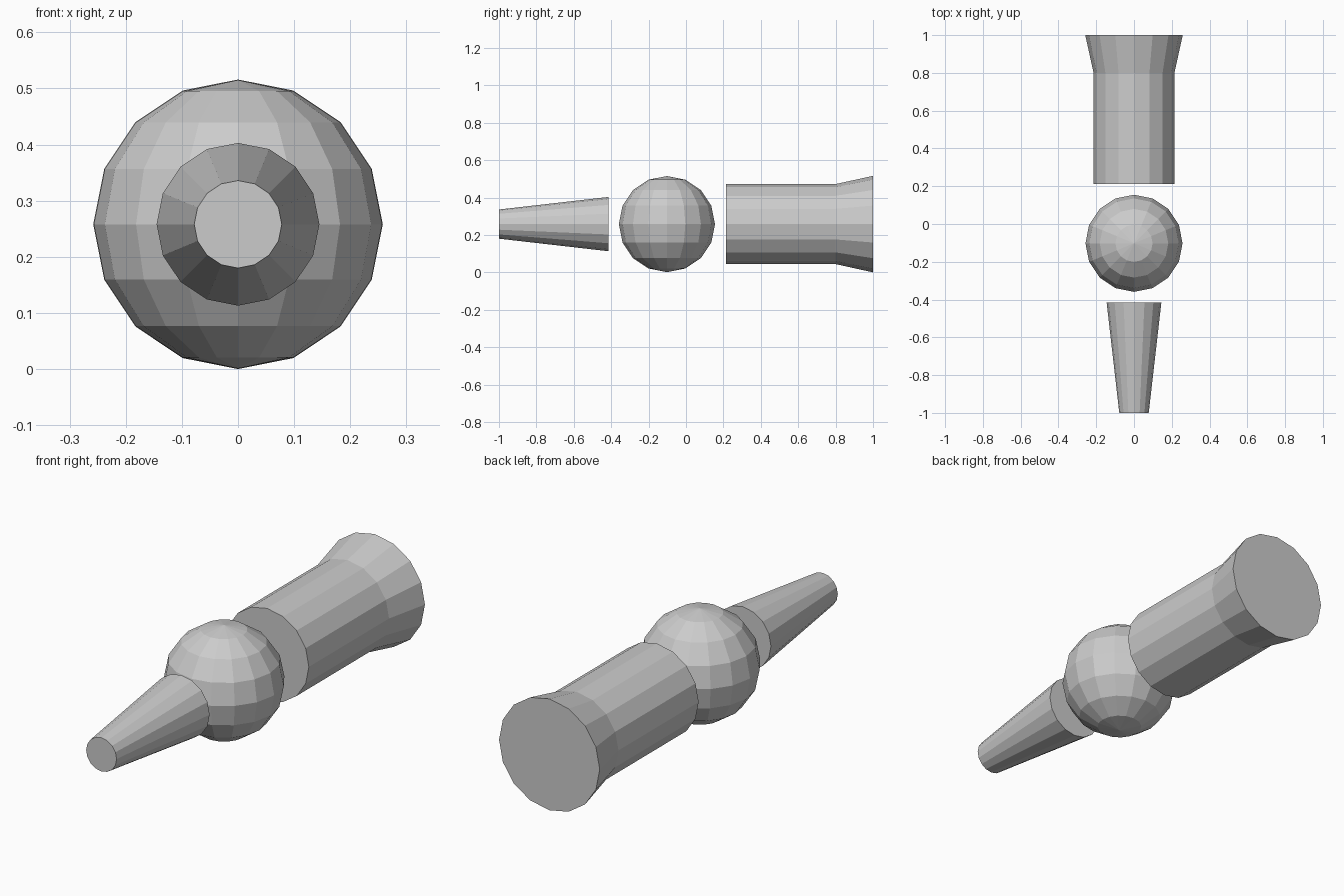
import bpy, bmesh
from math import sin, cos, tau

if "Cube" in bpy.data.objects:
    bpy.data.objects.remove(bpy.data.objects["Cube"])

SIDES = 16
AXIS_Z = 0.258


def lathe_along_y(name, profile):
    """Capped, flat-shaded solid turned about the y axis from (y, radius) pairs."""
    bm = bmesh.new()
    rings = [[bm.verts.new((r * cos(tau * i / SIDES), y, r * sin(tau * i / SIDES)))
              for i in range(SIDES)] for y, r in profile]
    for a, b in zip(rings, rings[1:]):
        for i in range(SIDES):
            j = (i + 1) % SIDES
            bm.faces.new((a[i], a[j], b[j], b[i]))
    bm.faces.new(rings[0])
    bm.faces.new(rings[-1])
    bmesh.ops.recalc_face_normals(bm, faces=bm.faces)
    mesh = bpy.data.meshes.new(name)
    bm.to_mesh(mesh)
    bm.free()
    obj = bpy.data.objects.new(name, mesh)
    obj.location.z = AXIS_Z
    bpy.context.collection.objects.link(obj)
    return obj


# Tapered front nozzle
lathe_along_y("tapered_nozzle", [(-1.0, 0.078), (-0.415, 0.145)])

# Faceted ball in the middle
bpy.ops.mesh.primitive_uv_sphere_add(segments=SIDES, ring_count=8, radius=0.257,
                                     location=(0, -0.102, AXIS_Z))
bpy.context.object.name = "centre_ball"

# Rear barrel with flared end
lathe_along_y("flared_barrel", [(0.213, 0.214), (0.8, 0.214), (1.0, 0.258)])
